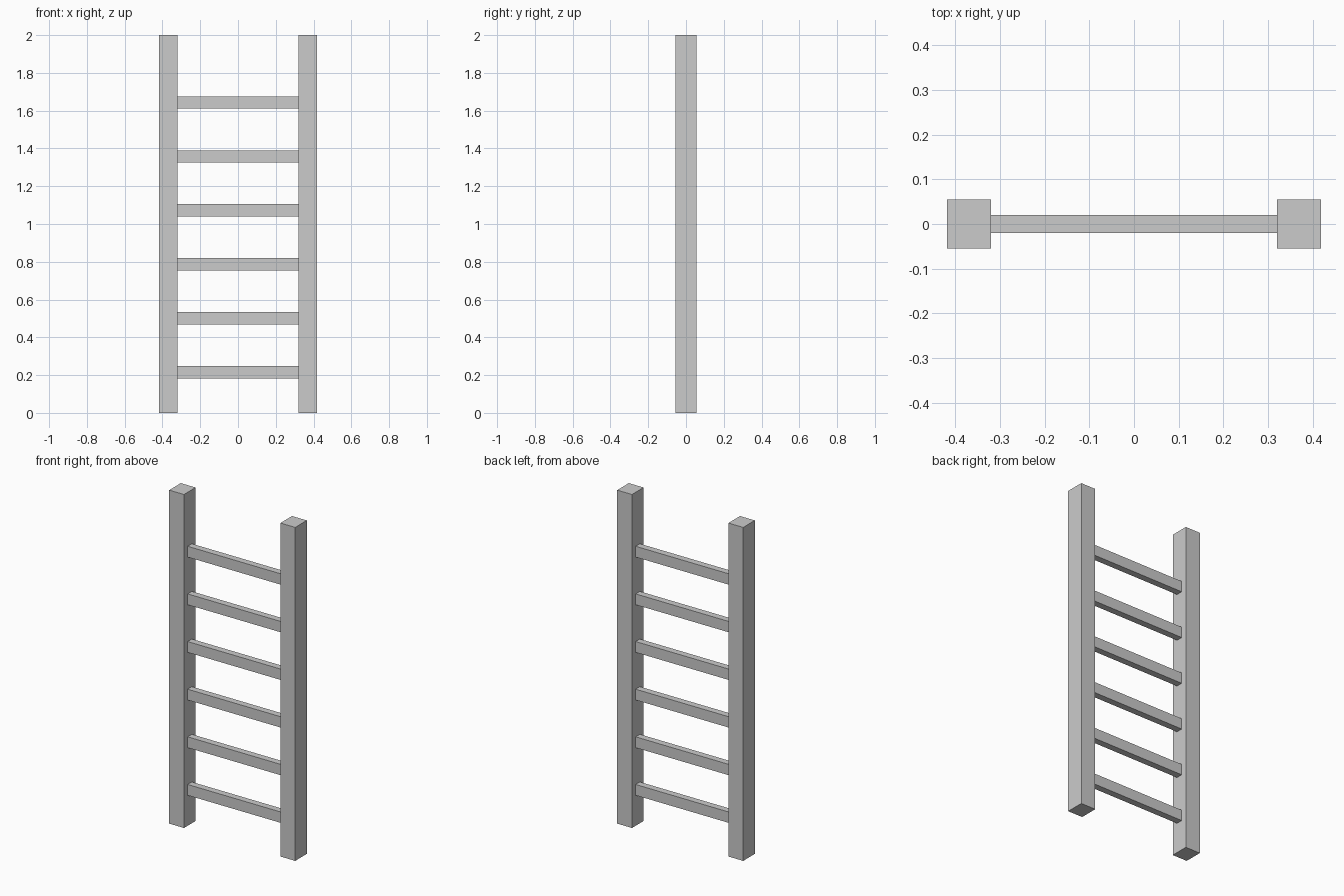
import bpy

if "Cube" in bpy.data.objects:
    bpy.data.objects.remove(bpy.data.objects["Cube"])

RAIL_IN, RAIL_OUT = 0.32, 0.418
RAIL_DEPTH, HEIGHT = 0.11, 2.0
RUNG_DEPTH, RUNG_HEIGHT = 0.04, 0.065
RUNG_COUNT, FIRST_RUNG, SPACING = 6, 0.215, 2 / 7


def box(name, center, size):
    bpy.ops.mesh.primitive_cube_add(size=1, location=center)
    obj = bpy.context.object
    obj.name = obj.data.name = name
    obj.scale = size
    bpy.ops.object.transform_apply(location=False, rotation=False, scale=True)
    return obj


# Upright side rails
for side, name in ((-1, "left_rail"), (1, "right_rail")):
    box(name, (side * (RAIL_IN + RAIL_OUT) / 2, 0, HEIGHT / 2),
        (RAIL_OUT - RAIL_IN, RAIL_DEPTH, HEIGHT))

# Evenly spaced rungs between the rails
for i in range(RUNG_COUNT):
    box(f"rung_{i + 1}", (0, 0, FIRST_RUNG + i * SPACING),
        (2 * RAIL_IN, RUNG_DEPTH, RUNG_HEIGHT))
